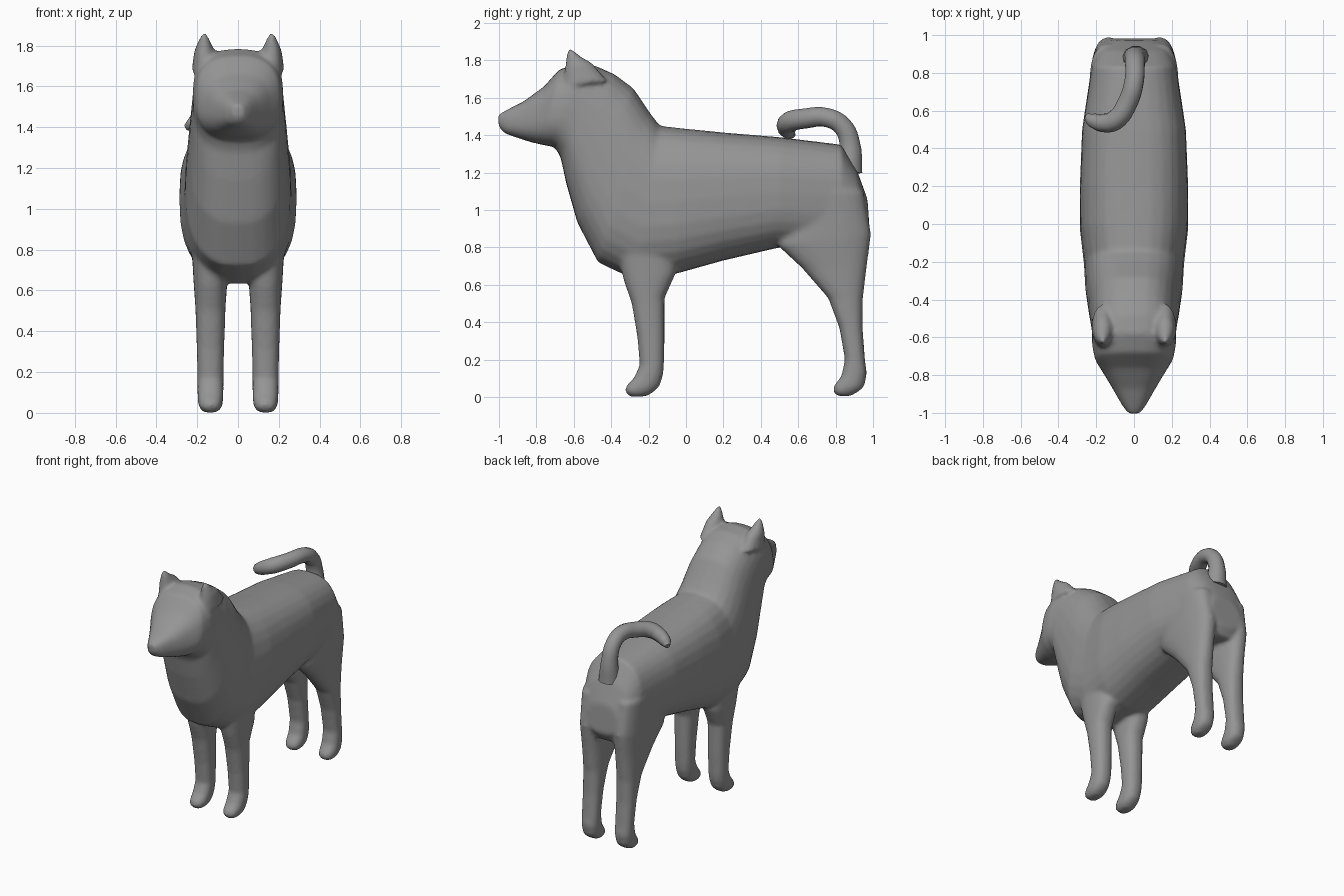
import bpy, bmesh, math
from mathutils import Vector

cube = bpy.data.objects.get("Cube")
if cube:
    bpy.data.objects.remove(cube, do_unlink=True)

# one plain grey coat
coat = bpy.data.materials.new("grey_coat")
coat.use_nodes = True
grey = (0.3, 0.3, 0.3, 1)
coat.diffuse_color = grey
coat.node_tree.nodes["Principled BSDF"].inputs["Base Color"].default_value = grey

SIDES = 28


def power(value, exponent):
    """Signed power used for rounded-box cross-sections."""
    return math.copysign(abs(value) ** exponent, value)


def loft(bm, stations, centre=0, squareness=2.4):
    """Skin closed rings; each ring spans two (y, z) points and a half width."""
    rings = []
    for first, second, half_width in stations:
        a, b = Vector((centre, *first)), Vector((centre, *second))
        middle, reach = (a + b) / 2, (b - a) / 2
        ring = []
        for i in range(SIDES):
            angle = math.tau * i / SIDES
            across = half_width * power(math.cos(angle), 2 / squareness)
            along = power(math.sin(angle), 2 / squareness)
            ring.append(bm.verts.new(middle + reach * along + Vector((across, 0, 0))))
        rings.append(ring)
    for low, high in zip(rings, rings[1:]):
        for i in range(SIDES):
            j = (i + 1) % SIDES
            bm.faces.new((low[i], low[j], high[j], high[i]))
    bm.faces.new(rings[0][::-1])
    bm.faces.new(rings[-1])


# trunk, neck and head: underside point, upper point, half width
trunk = [
    ((.985, .85), (.97, 1.06), .12),
    ((.94, .78), (.915, 1.21), .19),
    ((.84, .79), (.83, 1.35), .225),
    ((.5, .8), (.5, 1.39), .275),
    ((.2, .73), (.2, 1.415), .287),
    ((-.05, .66), (0, 1.435), .287),
    ((-.28, .63), (-.14, 1.45), .265),
    ((-.47, .72), (-.2, 1.53), .258),
    ((-.58, .93), (-.28, 1.65), .243),
    ((-.64, 1.14), (-.38, 1.725), .23),
    ((-.67, 1.28), (-.48, 1.77), .222),
    ((-.70, 1.335), (-.58, 1.785), .222),
    ((-.75, 1.345), (-.68, 1.75), .207),
    ((-.82, 1.36), (-.76, 1.66), .16),
    ((-.9, 1.385), (-.87, 1.58), .105),
    ((-.97, 1.41), (-.96, 1.535), .06),
    ((-1.0, 1.44), (-1.005, 1.51), .03),
]

# legs and ears: front point, rear point, half width
hind_leg = [
    ((.55, 1.1), (.95, 1.1), .1),
    ((.49, .81), (.99, .87), .095),
    ((.62, .69), (.967, .7), .082),
    ((.76, .53), (.945, .52), .072),
    ((.82, .37), (.945, .36), .067),
    ((.85, .2), (.957, .2), .064),
    ((.83, .11), (.967, .13), .064),
    ((.79, .06), (.955, .06), .062),
    ((.785, .03), (.93, .035), .058),
    ((.81, .005), (.88, .005), .035),
]
front_leg = [
    ((-.4, .95), (-.05, .95), .1),
    ((-.335, .63), (-.055, .66), .083),
    ((-.29, .5), (-.115, .53), .074),
    ((-.26, .32), (-.115, .3), .067),
    ((-.247, .17), (-.118, .17), .064),
    ((-.28, .1), (-.122, .12), .064),
    ((-.32, .06), (-.14, .06), .062),
    ((-.328, .03), (-.17, .03), .058),
    ((-.3, 0), (-.21, .005), .035),
]
ear = [
    ((-.66, 1.66), (-.42, 1.69), .062),
    ((-.648, 1.76), (-.5, 1.785), .05),
    ((-.64, 1.81), (-.56, 1.82), .033),
    ((-.635, 1.86), (-.61, 1.86), .012),
]

bm = bmesh.new()
loft(bm, trunk, squareness=2.6)
for side in (-1, 1):
    loft(bm, hind_leg, side * .135)
    loft(bm, front_leg, side * .135)
    loft(bm, ear, side * .165, squareness=2)
bmesh.ops.recalc_face_normals(bm, faces=bm.faces)

mesh = bpy.data.meshes.new("body")
bm.to_mesh(mesh)
bm.free()
mesh.materials.append(coat)
body = bpy.data.objects.new("body", mesh)
bpy.context.collection.objects.link(body)

# fuse the overlapping limbs into one soft skin
fuse = body.modifiers.new("fuse", "REMESH")
fuse.mode = "VOXEL"
fuse.voxel_size = 0.013
fuse.use_smooth_shade = True
soften = body.modifiers.new("soften", "SMOOTH")
soften.factor = 0.5
soften.iterations = 8

# curled tail: centre line with a radius at each point
tail_path = [
    ((.01, .87, 1.2), .075),
    ((.005, .875, 1.36), .056),
    ((.005, .835, 1.45), .053),
    ((0, .75, 1.495), .052),
    ((-.035, .64, 1.49), .054),
    ((-.1, .55, 1.47), .055),
    ((-.17, .535, 1.44), .048),
    ((-.22, .55, 1.415), .038),
    ((-.25, .57, 1.4), .018),
]
curve = bpy.data.curves.new("tail", "CURVE")
curve.dimensions = "3D"
curve.bevel_depth = 1
curve.bevel_resolution = 4
curve.use_fill_caps = True
spline = curve.splines.new("BEZIER")
spline.resolution_u = 5
spline.bezier_points.add(len(tail_path) - 1)
for point, (position, radius) in zip(spline.bezier_points, tail_path):
    point.co = position
    point.radius = radius
    point.handle_left_type = point.handle_right_type = "AUTO"
curve.materials.append(coat)
tail = bpy.data.objects.new("tail", curve)
bpy.context.collection.objects.link(tail)
